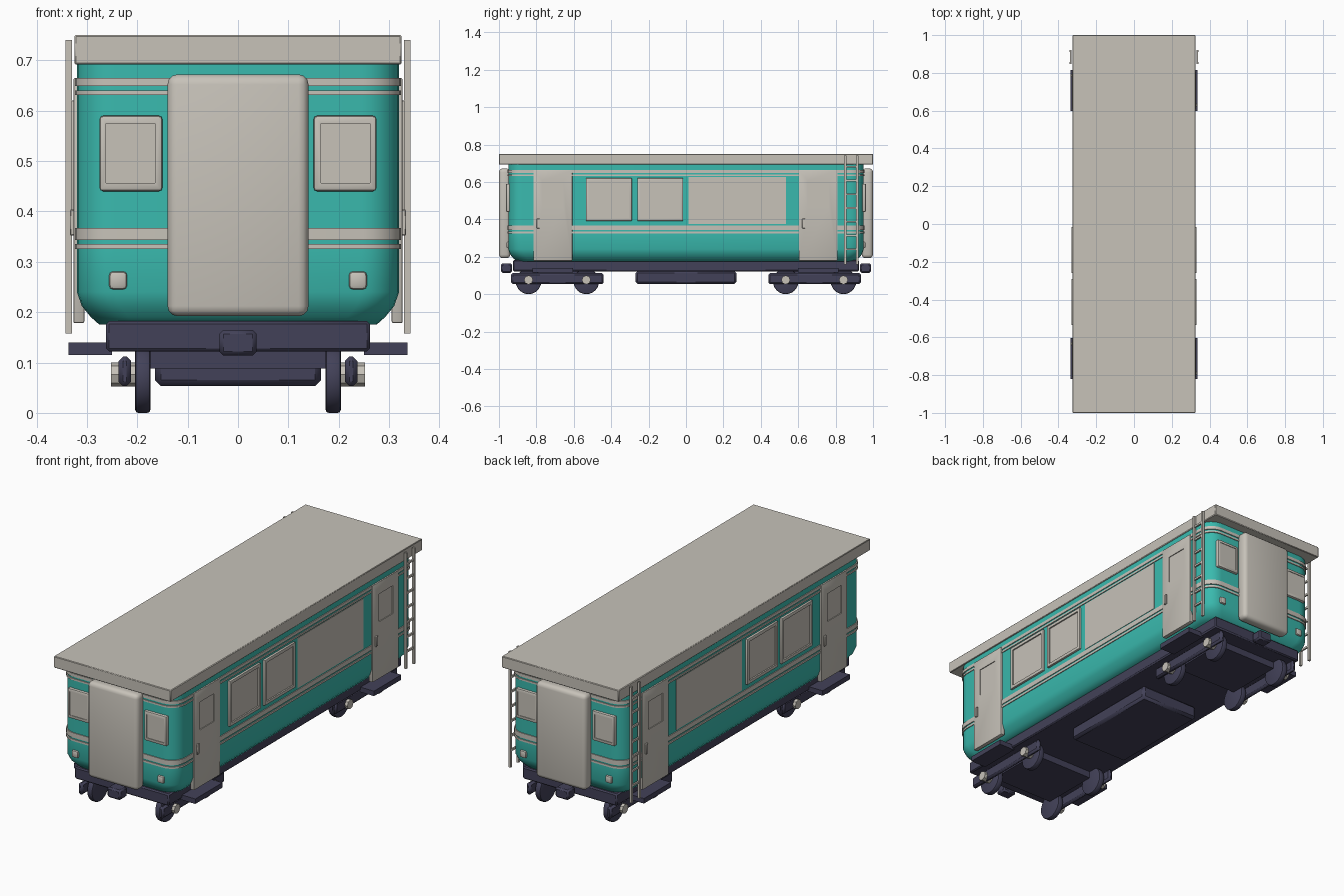
import bpy, bmesh, math
from mathutils import Matrix, Vector

if "Cube" in bpy.data.objects:
    bpy.data.objects.remove(bpy.data.objects["Cube"])


def material(name, rgb):
    m = bpy.data.materials.new(name)
    m.diffuse_color = (*rgb, 1)
    m.use_nodes = True
    m.node_tree.nodes["Principled BSDF"].inputs["Base Color"].default_value = m.diffuse_color
    return m


TEAL = material("teal_paint", (0.042, 0.49, 0.425))
GREY = material("warm_grey", (0.57, 0.54, 0.485))
NAVY = material("dark_navy", (0.055, 0.053, 0.098))


def finish(name, bm, mats, angle=40):
    bmesh.ops.recalc_face_normals(bm, faces=bm.faces[:])
    me = bpy.data.meshes.new(name)
    bm.to_mesh(me)
    bm.free()
    for m in mats:
        me.materials.append(m)
    me.shade_smooth()
    me.set_sharp_from_angle(angle=math.radians(angle))
    ob = bpy.data.objects.new(name, me)
    bpy.context.collection.objects.link(ob)
    return ob


def bevel(bm, edges, offset, seg):
    bmesh.ops.bevel(bm, geom=edges, offset=offset, segments=seg, profile=0.5,
                    affect='EDGES', clamp_overlap=True)


def box(name, xs, ys, zs, mat, bev=0.0, seg=1, angle=40):
    bm = bmesh.new()
    bmesh.ops.create_cube(bm, size=1)
    for v in bm.verts:
        for i, r in enumerate((xs, ys, zs)):
            lo, hi = min(r), max(r)
            v.co[i] = (lo + hi) / 2 + v.co[i] * (hi - lo)
    if bev:
        bevel(bm, bm.edges[:], bev, seg)
    return finish(name, bm, [mat], angle)


def recessed(name, place, u, v, hole_u, hole_v, back, front, depth, bev=0.0):
    """Slab with a sunk rectangle; place maps (u, v, outward) to world."""
    bm = bmesh.new()

    def ring(a, b, w):
        return [bm.verts.new(place(x, y, w)) for x, y in
                ((a[0], b[0]), (a[1], b[0]), (a[1], b[1]), (a[0], b[1]))]

    rings = [ring(u, v, back), ring(u, v, front),
             ring(hole_u, hole_v, front), ring(hole_u, hole_v, front - depth)]
    for r, s in zip(rings, rings[1:]):
        for i in range(4):
            j = (i + 1) % 4
            bm.faces.new((r[i], r[j], s[j], s[i]))
    bm.faces.new(rings[0])
    bm.faces.new(rings[-1])
    if bev:
        outer = set(rings[0] + rings[1])
        bevel(bm, [e for e in bm.edges if set(e.verts) <= outer], bev, 2)
    return finish(name, bm, [GREY])


def cylinder_x(name, x0, x1, y, z, r, sides, mat, bev=0.0):
    bm = bmesh.new()
    bmesh.ops.create_cone(bm, cap_ends=True, segments=sides, radius1=r, radius2=r,
                          depth=abs(x1 - x0),
                          matrix=Matrix.Translation(((x0 + x1) / 2, y, z))
                          @ Matrix.Rotation(math.pi / 2, 4, 'Y'))
    if bev:
        caps = {e for f in bm.faces if len(f.verts) > 4 for e in f.edges}
        bevel(bm, list(caps), bev, 2)
    return finish(name, bm, [mat])


# Body shell: rounded rectangle rings, with raised grey stripes
def body():
    bm = bmesh.new()
    # height, inset, material of the band above
    prof = [(0.175, 0.045, 0), (0.19, 0.028, 0), (0.212, 0.010, 0), (0.24, 0.0, 0)]
    for z0, z1 in ((0.325, 0.335), (0.343, 0.367), (0.631, 0.64), (0.649, 0.665)):
        prof += [(z0, 0, 1), (z0, -0.004, 1), (z1, -0.004, 1), (z1, 0, 0)]
    prof.append((0.70, 0.0, 0))
    rings = []
    for z, inset, _ in prof:
        hx, hy, r, n = 0.32 - inset, 0.95 - inset, 0.075, 6
        ring = []
        for k, (sx, sy) in enumerate(((1, 1), (-1, 1), (-1, -1), (1, -1))):
            for i in range(n + 1):
                a = math.pi / 2 * (k + i / n)
                ring.append(bm.verts.new((sx * (hx - r) + r * math.cos(a),
                                          sy * (hy - r) + r * math.sin(a), z)))
        rings.append(ring)
    for (r, s), p in zip(zip(rings, rings[1:]), prof):
        for i in range(len(r)):
            j = (i + 1) % len(r)
            bm.faces.new((r[i], r[j], s[j], s[i])).material_index = p[2]
    bm.faces.new(rings[0])
    bm.faces.new(rings[-1])
    finish("body_shell", bm, [TEAL, GREY])


body()
box("roof", (-0.325, 0.325), (-1, 1), (0.692, 0.75), GREY, 0.003)
box("underframe", (-0.262, 0.262), (-0.925, 0.925), (0.122, 0.182), NAVY, 0.006)
box("equipment_box", (-0.165, 0.165), (-0.27, 0.27), (0.053, 0.125), NAVY, 0.012)

# Ends: gangway, coupler, windows and lamps
for e, end in ((-1, "front"), (1, "rear")):
    box(end + "_gangway", (-0.14, 0.14), (e * 0.94, e * 1.0), (0.192, 0.672),
        GREY, 0.02, 3)
    box(end + "_coupler", (-0.037, 0.037), (e * 0.93, e * 0.99), (0.114, 0.165),
        NAVY, 0.008)
    for s, side in ((-1, "left"), (1, "right")):
        recessed(f"{end}_{side}_end_window",
                 lambda u, v, w: Vector((s * u, e * w, v)),
                 (0.15, 0.275), (0.44, 0.59), (0.165, 0.262), (0.456, 0.575),
                 0.915, 0.963, 0.003, 0.007)
        box(f"{end}_{side}_lamp", (s * 0.22, s * 0.256), (e * 0.94, e * 0.96),
            (0.245, 0.281), GREY, 0.008, 2)

# Sides: doors, windows, long panel, steps, ladder
for s, side in ((-1, "left"), (1, "right")):
    def place(u, v, w):
        return Vector((s * w, u, v))

    for yc, pos in ((-0.712, "front"), (0.707, "rear")):
        recessed(f"{side}_{pos}_door", place, (yc - 0.104, yc + 0.104), (0.178, 0.665),
                 (yc - 0.056, yc + 0.056), (0.465, 0.605), 0.305, 0.327, 0.004, 0.004)
        hy = yc - s * 0.078
        box(f"{side}_{pos}_door_handle", (s * 0.325, s * 0.334),
            (hy - 0.008, hy + 0.008), (0.352, 0.404), GREY, 0.002)
        box(f"{side}_{pos}_step", (s * 0.25, s * 0.337), (yc - 0.108, yc + 0.108),
            (0.115, 0.14), NAVY)
    for y0, y1, pos in ((-0.535, -0.29, "front"), (-0.26, -0.015, "middle")):
        recessed(f"{side}_{pos}_window", place, (y0, y1), (0.392, 0.62),
                 (y0 + 0.016, y1 - 0.016), (0.408, 0.604), 0.31, 0.331, 0.007, 0.002)
    box(f"{side}_long_panel", (s * 0.317, s * 0.322), (0.014, 0.535), (0.374, 0.626), GREY)

    for y in (0.852, 0.916):
        box(f"{side}_ladder_rail", (s * 0.330, s * 0.342), (y - 0.006, y + 0.006),
            (0.158, 0.74), GREY)
    for i in range(7):
        z = 0.24 + i * 0.0735
        box(f"{side}_ladder_rung", (s * 0.332, s * 0.340), (0.852, 0.916),
            (z - 0.005, z + 0.005), GREY)

# Bogies: bolster, side frames, wheels and axle caps
for e, end in ((-1, "front"), (1, "rear")):
    box(end + "_bogie_bolster", (-0.175, 0.175), (e * 0.54, e * 0.84), (0.088, 0.13), NAVY)
    for s, side in ((-1, "left"), (1, "right")):
        box(f"{end}_{side}_bogie_frame", (s * 0.212, s * 0.237), (e * 0.44, e * 0.935),
            (0.053, 0.112), NAVY, 0.009)
        for y in (0.533, 0.842):
            cylinder_x(f"{end}_{side}_wheel", s * 0.174, s * 0.204, e * y, 0.068, 0.068,
                       24, NAVY, 0.006)
            cylinder_x(f"{end}_{side}_axle_cap", s * 0.2, s * 0.252, e * y, 0.076, 0.024,
                       8, GREY)
